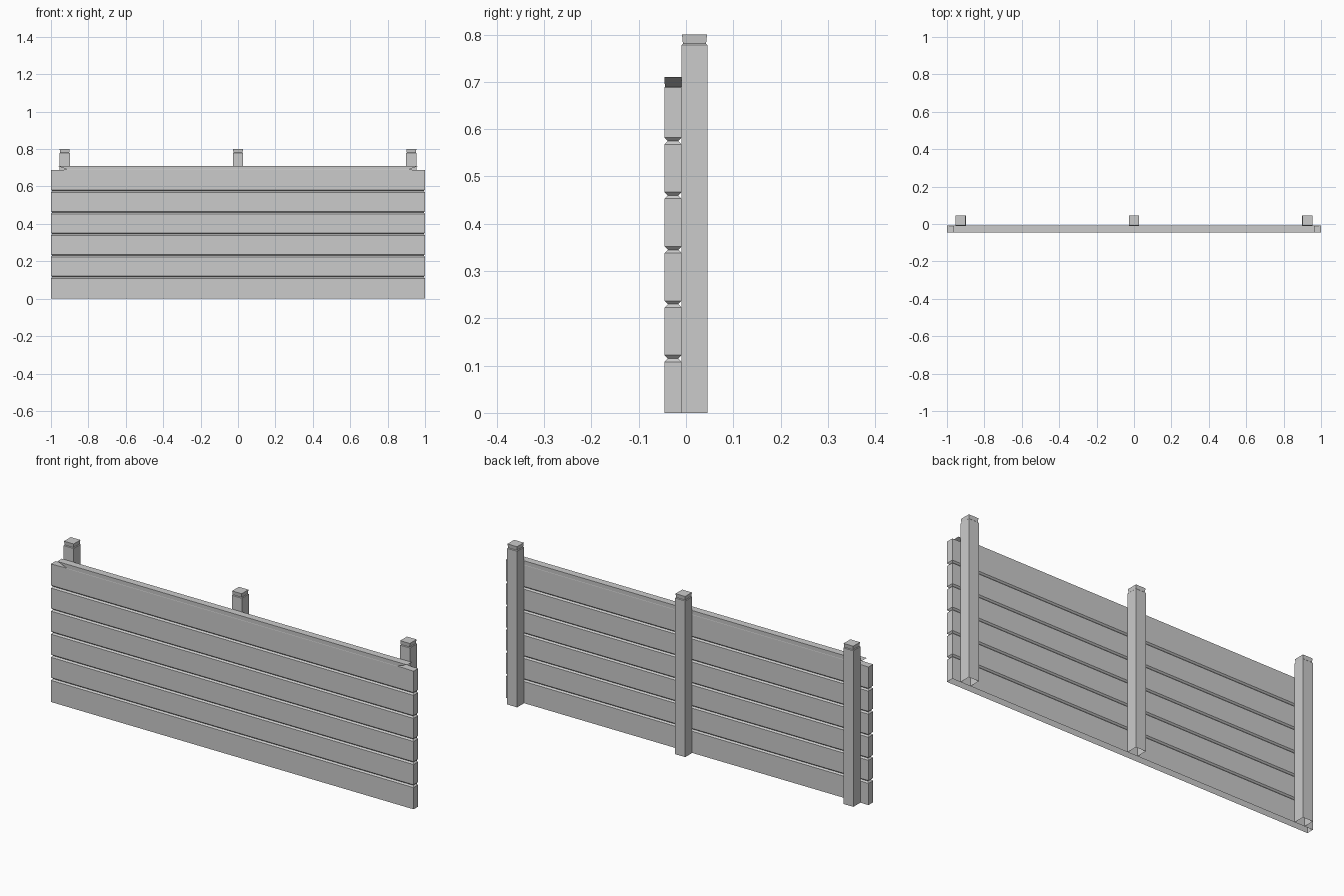
import bpy, bmesh

if "Cube" in bpy.data.objects:
    bpy.data.objects.remove(bpy.data.objects["Cube"])


def stacked_loops(name, cx, cy, loops):
    """Skin rectangular loops (half_x, half_y, z); open base, closed top."""
    bm = bmesh.new()
    rings = []
    for hx, hy, z in loops:
        rings.append([bm.verts.new((cx + sx * hx, cy + sy * hy, z))
                      for sx, sy in ((-1, -1), (1, -1), (1, 1), (-1, 1))])
    for a, b in zip(rings, rings[1:]):
        for i in range(4):
            j = (i + 1) % 4
            bm.faces.new((a[i], a[j], b[j], b[i]))
    bm.faces.new(rings[-1])
    mesh = bpy.data.meshes.new(name)
    bm.to_mesh(mesh)
    bm.free()
    obj = bpy.data.objects.new(name, mesh)
    bpy.context.collection.objects.link(obj)
    return obj


# Board panel: six planks separated by V grooves all round
half_y, pitch, groove = 0.018, 0.115, 0.007
loops = [(1.0, half_y, 0.0)]
for k in range(1, 6):
    z = k * pitch
    loops += [(1.0, half_y, z - groove),
              (1.0 - groove, half_y - groove, z),
              (1.0, half_y, z + groove)]

# Top rail: ends step inward, then flare out under the top edge
loops += [(1.0, half_y, 0.688),
          (0.91, half_y - 0.0005, 0.690),
          (0.965, half_y, 0.71)]
stacked_loops("plank_panel", 0.0, -0.0273, loops)

# Posts behind the panel, with a small neck below each cap
for name, x in (("left_post", -0.927), ("middle_post", 0.0), ("right_post", 0.927)):
    stacked_loops(name, x, 0.018, [(0.0275, 0.0275, 0.0),
                                   (0.0275, 0.0275, 0.778),
                                   (0.0245, 0.0245, 0.781),
                                   (0.0265, 0.0265, 0.80)])
